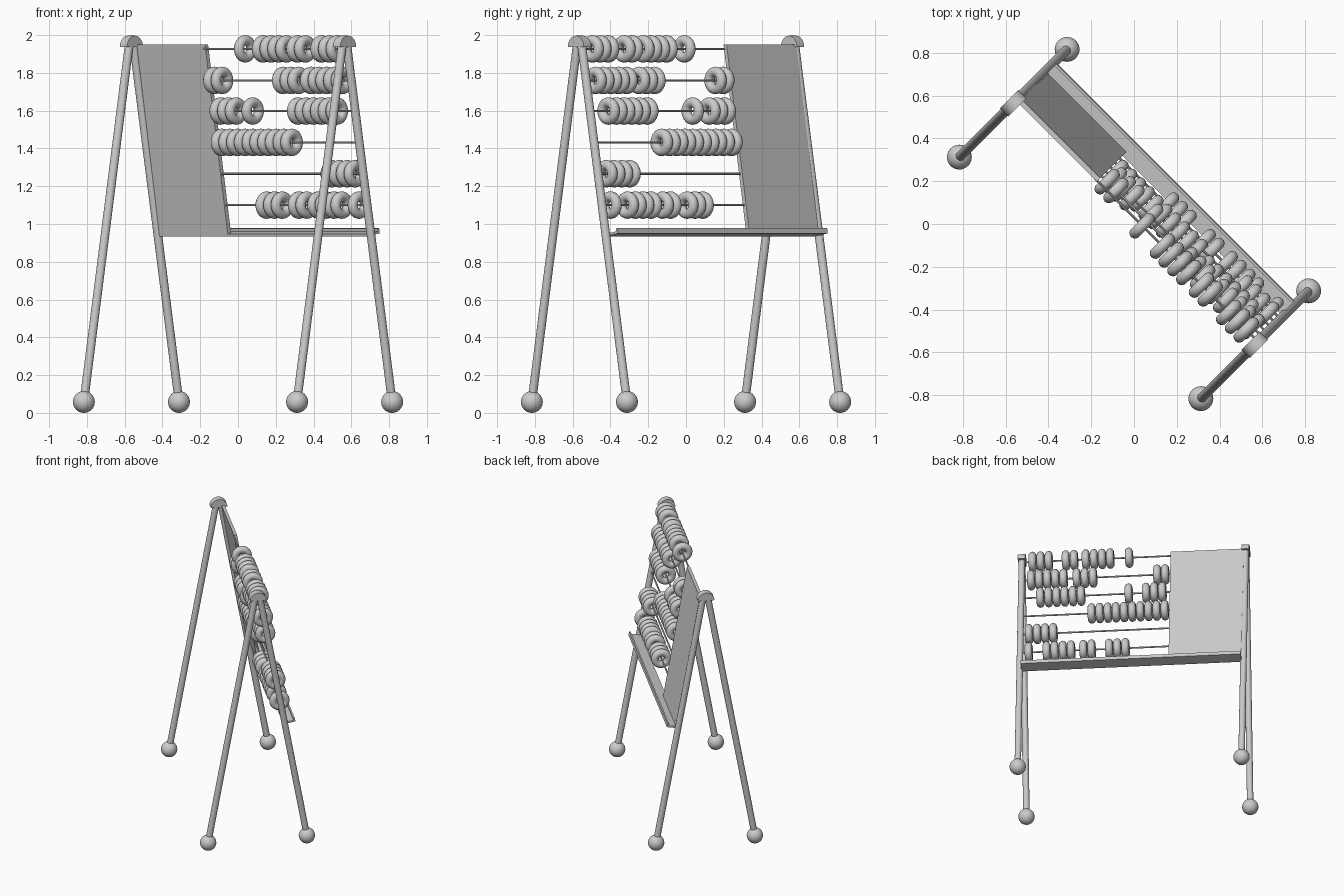
import bpy, bmesh
from math import radians, pi, cos, sin
from mathutils import Matrix, Vector

if "Cube" in bpy.data.objects:
    bpy.data.objects.remove(bpy.data.objects["Cube"])

# Everything is built along local x (length) / y (depth), then turned 45 degrees
TURN = Matrix.Rotation(radians(-45), 4, 'Z')


def finish(ob, name, smooth=True):
    ob.name = name
    ob.matrix_world = TURN @ ob.matrix_basis
    if smooth:
        bpy.ops.object.select_all(action='DESELECT')
        ob.select_set(True)
        bpy.context.view_layer.objects.active = ob
        bpy.ops.object.shade_smooth_by_angle()
    return ob


def rod(name, a, b, r, sides=20):
    a, b = Vector(a), Vector(b)
    d = b - a
    bpy.ops.mesh.primitive_cylinder_add(vertices=sides, radius=r, depth=d.length)
    ob = bpy.context.object
    ob.matrix_basis = Matrix.Translation((a + b) / 2) @ d.to_track_quat('Z', 'Y').to_matrix().to_4x4()
    return finish(ob, name)


def extrude_x(name, profile, x0, x1, smooth=False):
    """Extrude a (y, z) outline from x0 to x1."""
    bm = bmesh.new()
    face = bm.faces.new([bm.verts.new((x0, y, z)) for y, z in profile])
    new = bmesh.ops.extrude_face_region(bm, geom=[face])['geom']
    bmesh.ops.translate(bm, vec=(x1 - x0, 0, 0), verts=[v for v in new if isinstance(v, bmesh.types.BMVert)])
    bmesh.ops.recalc_face_normals(bm, faces=bm.faces)
    me = bpy.data.meshes.new(name)
    bm.to_mesh(me)
    bm.free()
    ob = bpy.data.objects.new(name, me)
    bpy.context.collection.objects.link(ob)
    return finish(ob, name, smooth)


def slope_y(z):
    """Depth of the leaning frame plane at height z."""
    return 0.015 + 0.18 * (1.96 - z)


# A-frame legs, ball feet and rounded caps
END = 0.798
for sx in (-1, 1):
    for sy in (-1, 1):
        rod("leg", (sx * END, sy * 0.356, 0.06), (sx * END, sy * 0.015, 1.96), 0.023)
        bpy.ops.mesh.primitive_uv_sphere_add(segments=32, ring_count=16, radius=0.058,
                                             location=(sx * END, sy * 0.356, 0.058))
        finish(bpy.context.object, "ball_foot")
    arch = [(0.06 * cos(pi * i / 16), 1.937 + 0.06 * sin(pi * i / 16)) for i in range(17)]
    extrude_x("top_cap", arch, sx * END - 0.027, sx * END + 0.027, True)

# Leaning board on the left
extrude_x("board", [(0.017, 1.95), (0.040, 1.95), (0.212, 0.95), (0.189, 0.938)], -0.785, -0.264)

# Tray ledge, square to the board, with a raised outer lip
o, out, up = Vector((0.19, 0.935)), Vector((0.984, 0.177)), Vector((-0.177, 0.984))
section = [(0, 0), (0.088, 0), (0.088, 0.028), (0.076, 0.028), (0.076, 0.013), (0, 0.013)]
extrude_x("tray", [tuple(o + out * a + up * b) for a, b in section], -0.785, 0.785)

# Rods with ring beads: (height, [(first bead, count), ...])
PITCH = 0.058
rows = [
    (1.927, [(0.033, 1), (0.167, 4), (0.425, 2), (0.605, 3)]),
    (1.760, [(-0.228, 2), (0.287, 3), (0.497, 5)]),
    (1.598, [(-0.21, 3), (0.03, 1), (0.37, 6)]),
    (1.432, [(-0.23, 10)]),
    (1.266, [(0.562, 4)]),
    (1.100, [(0.045, 3), (0.287, 2), (0.433, 4), (0.735, 1)]),
]
bead_mesh = None
for z, groups in rows:
    y = slope_y(z)
    rod("bead_rod", (-0.28, y, z), (END, y, z), 0.006, 10)
    for start, count in groups:
        for i in range(count):
            place = Matrix.Translation((start + i * PITCH, y, z)) @ Matrix.Rotation(pi / 2, 4, 'Y')
            if bead_mesh is None:
                bpy.ops.mesh.primitive_torus_add(major_radius=0.046, minor_radius=0.027,
                                                 major_segments=28, minor_segments=14)
                ob = bpy.context.object
                ob.matrix_basis = place
                finish(ob, "bead")
                bead_mesh = ob.data
            else:
                ob = bpy.data.objects.new("bead", bead_mesh)
                bpy.context.collection.objects.link(ob)
                ob.matrix_basis = place
                finish(ob, "bead", False)
